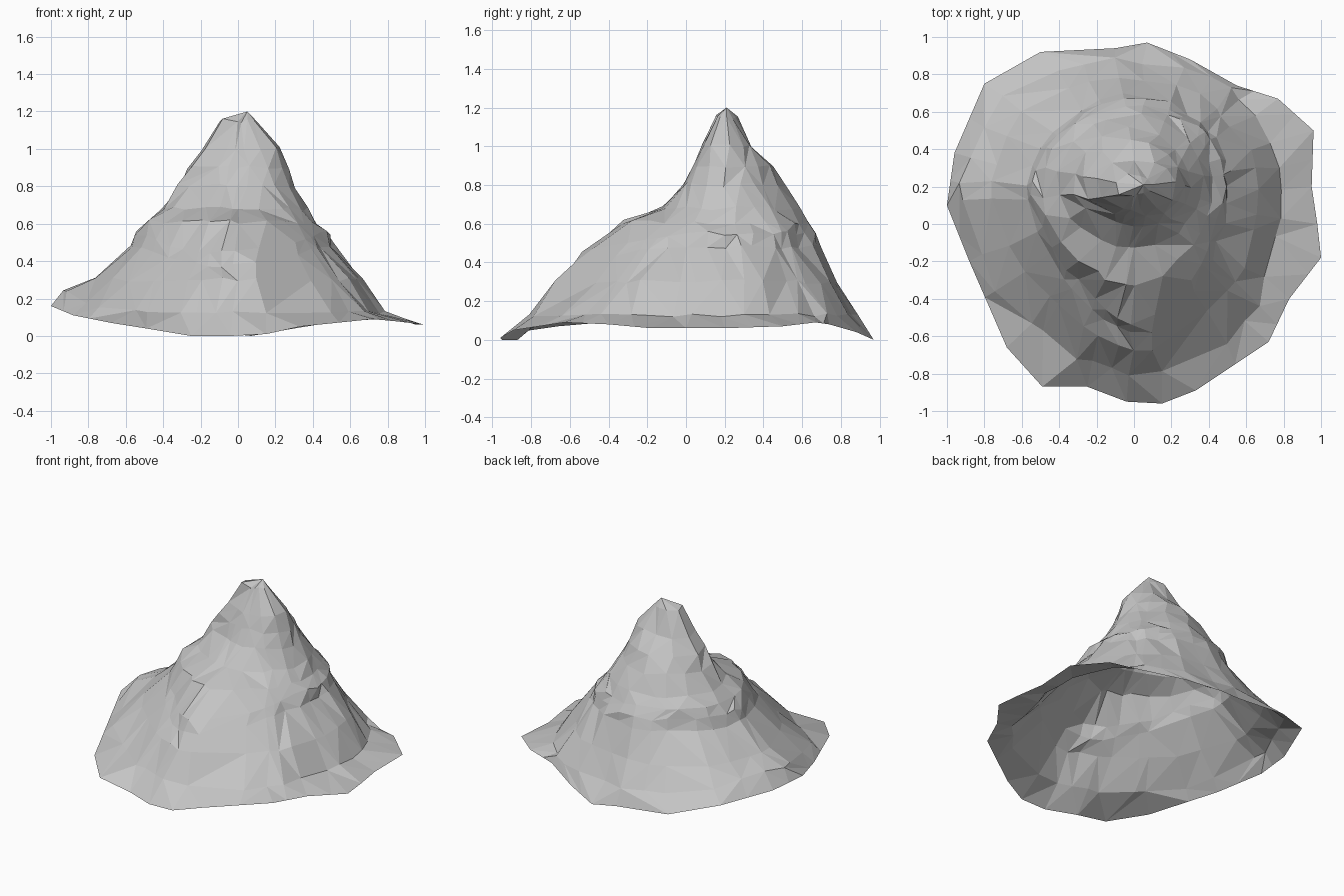
import bpy
import bmesh
import math
import random
from mathutils import Vector

random.seed(11)

default_cube = bpy.data.objects.get("Cube")
if default_cube:
    bpy.data.objects.remove(default_cube, do_unlink=True)

AXIS = Vector((0.02, 0.2, 0))

# Ground outline, counter-clockwise from the left side
RIM = [
    (1, -.18, .06), (.98, 0, .06), (.95, .2, .06), (.96, .5, .07),
    (.77, .67, .09), (.55, .74, .08), (.3, .88, .04), (.07, .97, 0),
    (-.1, .94, .02), (-.5, .92, .06), (-.8, .75, .14), (-.96, .38, .15),
    (-1, .1, .16), (-.88, -.2, .11), (-.68, -.66, .07), (-.49, -.87, .04),
    (-.25, -.87, 0), (-.04, -.95, 0), (.15, -.96, .01), (.33, -.89, .05),
    (.72, -.63, .09), (.83, -.4, .08),
]

# Contours: height, points, then radii every twelfth of a turn
CONTOURS = [
    (1.15, 10, (.08, .07, .06, .06, .08, .1, .12, .1, .06, .04, .04, .06)),
    (1.0, 12, (.21, .18, .15, .14, .16, .2, .23, .18, .14, .12, .13, .18)),
    (.9, 14, (.25, .24, .24, .25, .25, .27, .29, .23, .18, .16, .18, .22)),
    (.8, 18, (.28, .28, .3, .32, .32, .33, .35, .28, .22, .21, .22, .26)),
    (.68, 22, (.34, .36, .37, .39, .4, .41, .43, .38, .34, .33, .32, .33)),
    (.61, 26, (.4, .41, .42, .43, .45, .48, .51, .5, .5, .53, .45, .4)),
    (.55, 32, (.46, .46, .44, .46, .48, .52, .56, .56, .6, .72, .56, .46)),
    (.48, 32, (.49, .49, .47, .49, .51, .55, .58, .59, .64, .77, .62, .51)),
    (.3, 32, (.65, .6, .59, .57, .64, .75, .78, .75, .76, .86, .76, .68)),
    (.13, 32, (.76, .74, .7, .66, .75, .87, .94, .92, .93, .99, .94, .83)),
]


def radius_at(radii, angle):
    """Smooth closed interpolation of the radii."""
    n = len(radii)
    t = (angle / math.tau % 1) * n
    i = int(t)
    f = t - i
    a, b, c, d = (radii[(i + k) % n] for k in (-1, 0, 1, 2))
    return b + f * ((c - a) + f * ((2*a - 5*b + 4*c - d) + f * (3*b - a - 3*c + d))) / 2


def split_long_edges(points, limit):
    """Add a slightly uneven midpoint to each long outline edge."""
    result = []
    for p, q in zip(points, points[1:] + points[:1]):
        result.append(p)
        if (q - p).length > limit:
            result.append(p.lerp(q, random.uniform(.4, .6)))
    return result


def stitch(bm, inner, outer):
    """Fill between two closed rings that may differ in point count."""
    n, m = len(inner), len(outer)
    for i in range(m):
        k, k_next = round(i * n / m), round((i + 1) * n / m)
        a, b = inner[k % n], inner[k_next % n]
        c, d = outer[i], outer[(i + 1) % m]
        if a == b:
            bm.faces.new((a, c, d))
        elif random.random() < .5:
            bm.faces.new((a, c, d))
            bm.faces.new((a, d, b))
        else:
            bm.faces.new((a, c, b))
            bm.faces.new((c, d, b))


rim = split_long_edges([Vector(p) for p in RIM], .22)
angles = [math.atan2(p.y - AXIS.y, p.x - AXIS.x) for p in rim]

bm = bmesh.new()
rings = []

# Rock contours from summit to foot
for height, points, radii in CONTOURS:
    ring = []
    for i in range(points):
        angle = angles[i * len(angles) // points] + random.uniform(-.03, .03)
        r = radius_at(radii, angle) * random.uniform(.975, 1.035)
        z = height + random.uniform(-.012, .012)
        # Ledge that dips toward the front
        if .4 < height < .6:
            z -= .1 * max(0, math.cos(angle + 1.75)) ** 3
        # Raised shoulder on the right foot
        if height < .2:
            z += .13 * max(0, math.cos(angle - 2.95)) ** 6
        ring.append(bm.verts.new(AXIS + Vector((r * math.cos(angle), r * math.sin(angle), z))))
    rings.append(ring)
rings.append([bm.verts.new(p) for p in rim])

# Summit
summit = bm.verts.new((.05, .21, 1.2))
for a, b in zip(rings[0], rings[0][1:] + rings[0][:1]):
    bm.faces.new((summit, a, b))

# Faceted slopes, open underneath
for inner, outer in zip(rings, rings[1:]):
    stitch(bm, inner, outer)

mesh = bpy.data.meshes.new("mountain")
bm.to_mesh(mesh)
bm.free()

# Rock colour
rock = bpy.data.materials.new("rock_grey")
rock.use_nodes = True
colour = (.55, .55, .55, 1)
rock.diffuse_color = colour
for node in rock.node_tree.nodes:
    if node.type == "BSDF_PRINCIPLED":
        node.inputs["Base Color"].default_value = colour
        node.inputs["Roughness"].default_value = .9
mesh.materials.append(rock)

mountain = bpy.data.objects.new("mountain", mesh)
bpy.context.scene.collection.objects.link(mountain)
